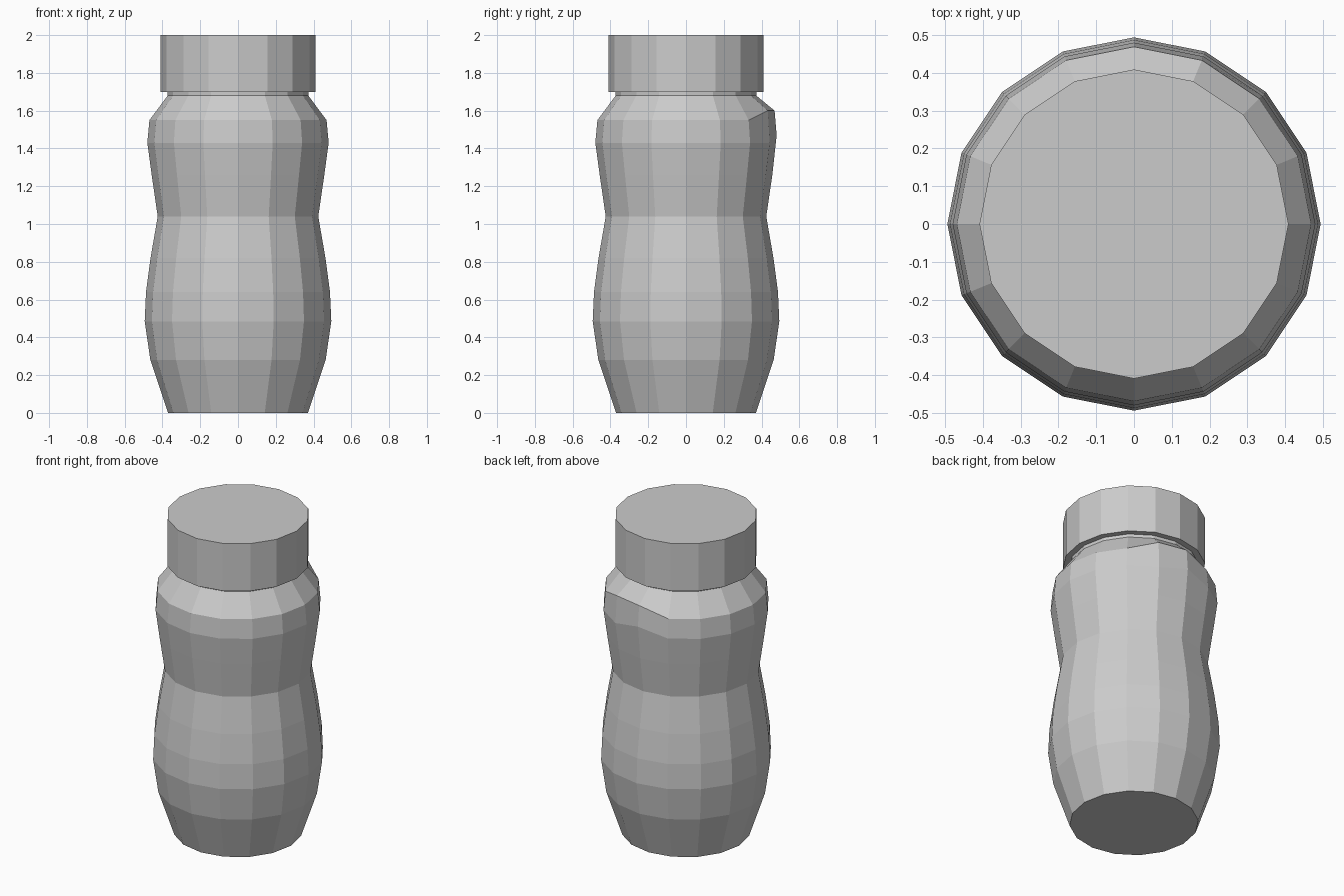
import bpy, bmesh, math

if "Cube" in bpy.data.objects:
    bpy.data.objects.remove(bpy.data.objects["Cube"])

SIDES = 16


def lathe(name, profile, cap_top=True, nudge=None):
    """Revolve (radius, z) pairs; nudge maps (ring, side) to a z offset."""
    nudge = nudge or {}
    bm = bmesh.new()
    rings = []
    for j, (r, z) in enumerate(profile):
        ring = []
        for i in range(SIDES):
            a = 2 * math.pi * i / SIDES
            ring.append(bm.verts.new((r * math.cos(a), r * math.sin(a),
                                      z + nudge.get((j, i), 0))))
        rings.append(ring)
    for lo, hi in zip(rings, rings[1:]):
        for i in range(SIDES):
            k = (i + 1) % SIDES
            bm.faces.new((lo[i], lo[k], hi[k], hi[i]))
    bm.faces.new(rings[0][::-1])
    if cap_top:
        bm.faces.new(rings[-1])
    mesh = bpy.data.meshes.new(name)
    bm.to_mesh(mesh)
    bm.free()
    obj = bpy.data.objects.new(name, mesh)
    bpy.context.collection.objects.link(obj)
    return obj


# Bottle body with waist, shoulder and neck; back of the shoulder is slightly raised
body = [(0.37, 0), (0.464, 0.28), (0.494, 0.485), (0.487, 0.64), (0.463, 0.82),
        (0.425, 1.04), (0.457, 1.26), (0.48, 1.43), (0.469, 1.55),
        (0.372, 1.68), (0.372, 1.70)]
lathe("bottle_body", body, cap_top=False,
      nudge={(7, 4): 0.04, (8, 3): 0.05, (8, 4): 0.05})

# Screw cap
lathe("bottle_cap", [(0.409, 1.70), (0.409, 2.0)])
